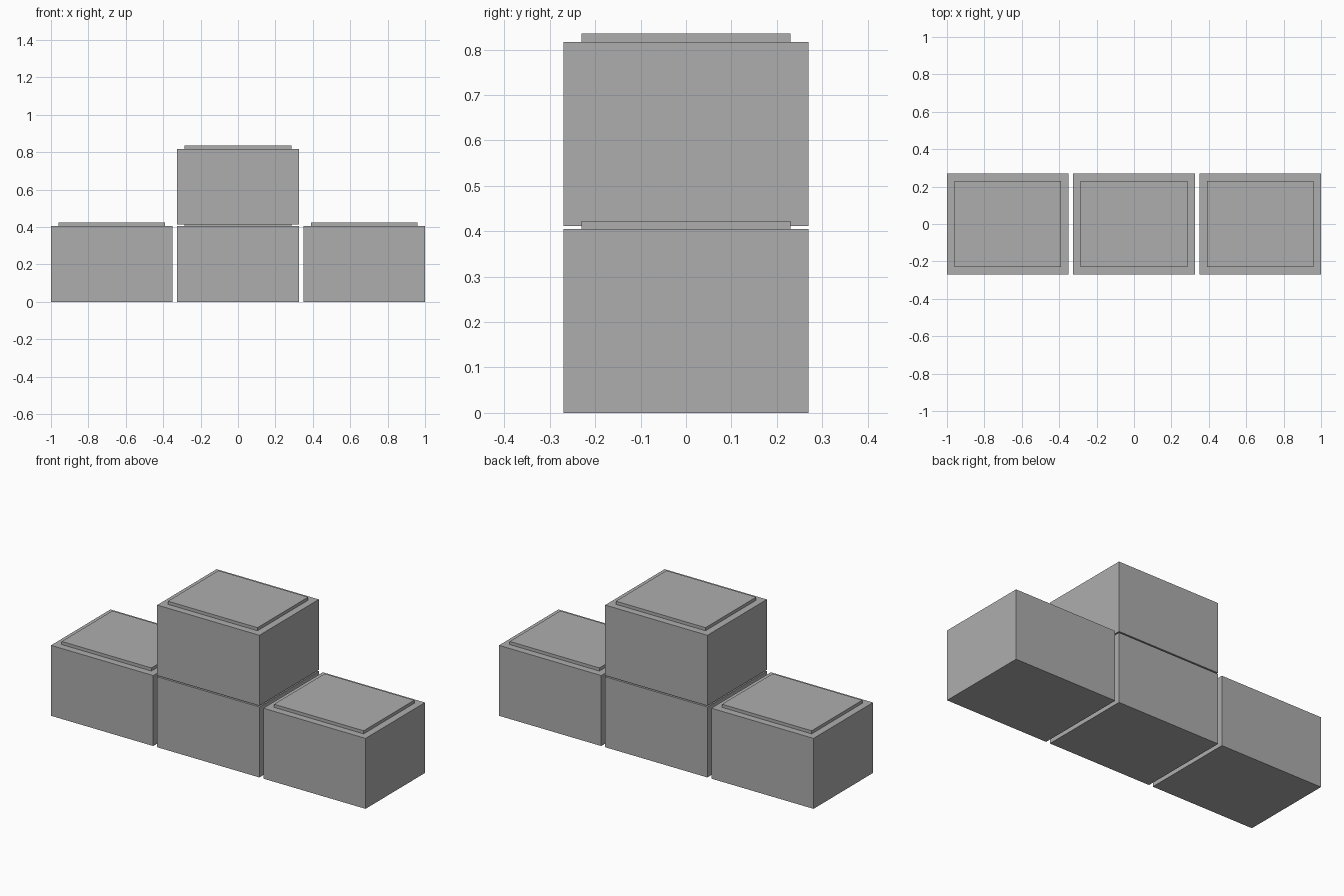
import bpy

cube = bpy.data.objects.get("Cube")
if cube:
    bpy.data.objects.remove(cube, do_unlink=True)

grey = bpy.data.materials.new("plain_grey")
grey.use_nodes = True
colour = (0.42, 0.42, 0.42, 1)
grey.diffuse_color = colour
grey.node_tree.nodes["Principled BSDF"].inputs["Base Color"].default_value = colour

KEY = (0.65, 0.54, 0.405)      # key body size
PLATE = (0.57, 0.46, 0.018)    # raised top size
PITCH = 0.675                  # spacing between key centres
UPPER_Z = 0.412                # underside of the upper key


def box(name, size, x, bottom):
    """Add a flat-faced box standing at the given height."""
    bpy.ops.mesh.primitive_cube_add(size=1, location=(x, 0, bottom + size[2] / 2))
    obj = bpy.context.object
    obj.name = name
    obj.scale = size
    bpy.ops.object.transform_apply(location=False, rotation=False, scale=True)
    obj.data.materials.append(grey)


def key(name, x, bottom):
    """A block with a thin raised plate on top."""
    box(name + "_body", KEY, x, bottom)
    box(name + "_top_plate", PLATE, x, bottom + KEY[2])


# Row of three keys with one stacked above the middle
key("right_key", -PITCH, 0)
key("lower_middle_key", 0, 0)
key("left_key", PITCH, 0)
key("upper_middle_key", 0, UPPER_Z)
